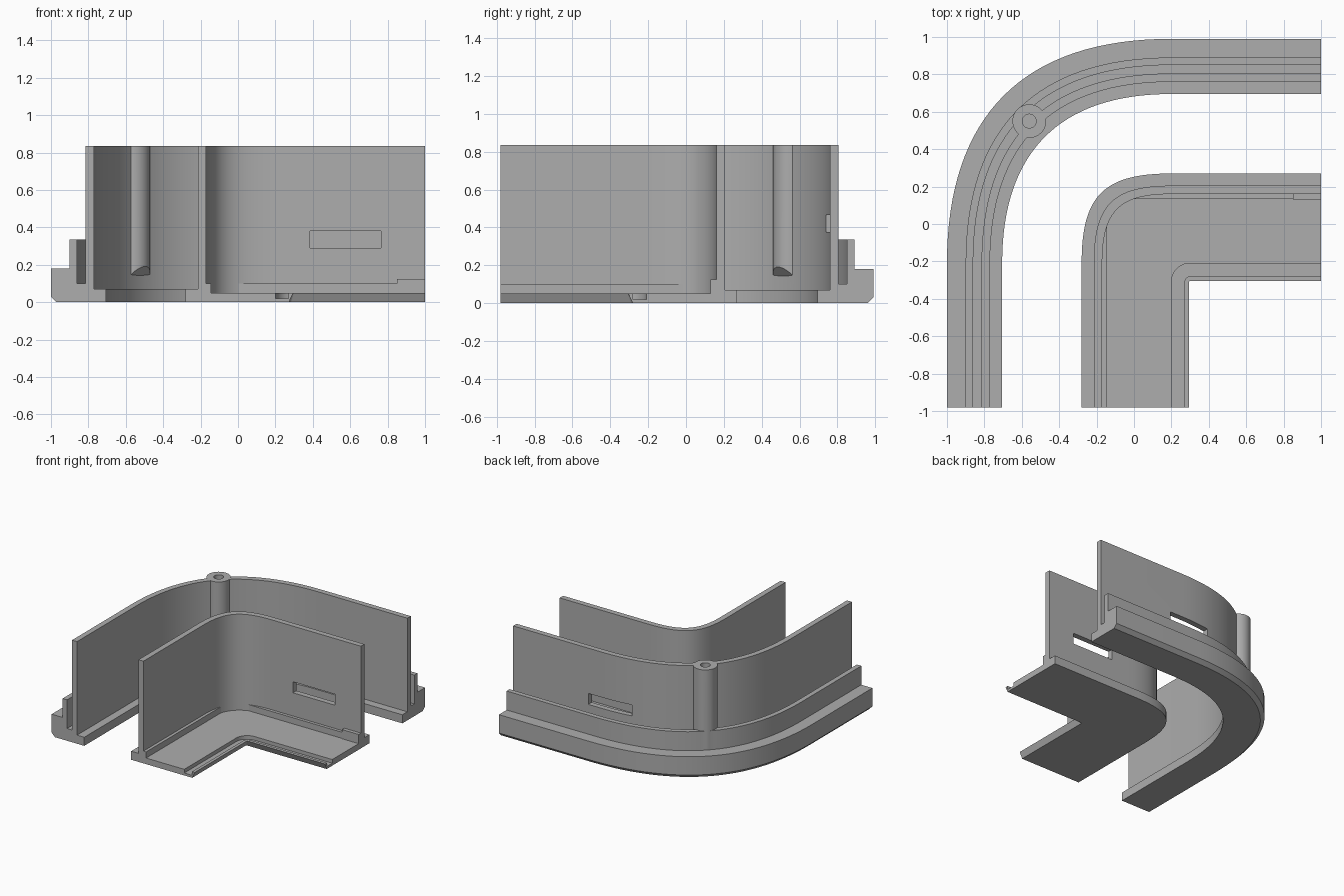
import bpy, bmesh, math
from mathutils import Matrix, Vector

cube = bpy.data.objects.get("Cube")
if cube:
    bpy.data.objects.remove(cube, do_unlink=True)

grey = bpy.data.materials.new("mid grey")
grey.use_nodes = True
GREY = (0.42, 0.42, 0.42, 1)
grey.diffuse_color = GREY
grey.node_tree.nodes["Principled BSDF"].inputs["Base Color"].default_value = GREY

ROUND = 0.5523      # handle ratio of a circular corner
STEPS = 32
TOP = 0.835
END_X, END_Y = 1.0, -0.98


def make_object(name, bm):
    bmesh.ops.recalc_face_normals(bm, faces=bm.faces)
    mesh = bpy.data.meshes.new(name)
    bm.to_mesh(mesh)
    bm.free()
    mesh.materials.append(grey)
    ob = bpy.data.objects.new(name, mesh)
    bpy.context.collection.objects.link(ob)
    return ob


def corner_path(d, size, handle):
    """L-shaped path at offset d with a soft corner of the given size."""
    cx, cy = -d, d - 0.01
    points = [(cx, END_Y)]
    for i in range(STEPS + 1):
        t = i / STEPS
        u = 1 - t
        b = (u**3, 3 * u * u * t, 3 * u * t * t, t**3)
        near = size * (1 - handle)
        points.append((cx + b[2] * near + b[3] * size,
                       cy - b[0] * size - b[1] * near))
    return points + [(END_X, cy)]


def sweep(name, profile, centre, handle):
    """Sweep a closed profile of (offset, height[, corner size]) round the bend."""
    bm = bmesh.new()
    rails = []
    for d, z, *size in profile:
        path = corner_path(d, size[0], ROUND) if size else corner_path(d, centre + d, handle)
        rails.append([bm.verts.new((x, y, z)) for x, y in path])
    n = len(rails)
    for i in range(n):
        a, b = rails[i], rails[(i + 1) % n]
        for k in range(len(a) - 1):
            bm.faces.new((a[k], a[k + 1], b[k + 1], b[k]))
    bm.faces.new([r[0] for r in rails])
    bm.faces.new([r[-1] for r in rails])
    return make_object(name, bm)


def box(name, low, high):
    low, high = Vector(low), Vector(high)
    bm = bmesh.new()
    bmesh.ops.create_cube(bm, size=1, matrix=Matrix.Translation((low + high) / 2)
                          @ Matrix.Diagonal((*(high - low), 1)))
    return make_object(name, bm)


def cylinder(name, x, y, radius, low, high):
    bm = bmesh.new()
    bmesh.ops.create_cone(bm, cap_ends=True, segments=40, radius1=radius, radius2=radius,
                          depth=high - low,
                          matrix=Matrix.Translation((x, y, (low + high) / 2)))
    return make_object(name, bm)


def combine(ob, other, operation):
    other.hide_render = True
    mod = ob.modifiers.new(operation.lower(), 'BOOLEAN')
    mod.operation, mod.object, mod.solver = operation, other, 'EXACT'
    bpy.context.view_layer.objects.active = ob
    bpy.ops.object.modifier_apply(modifier=mod.name)
    bpy.data.objects.remove(other, do_unlink=True)


# Outer rail: base, tall wall, channel, short lip and chamfered shelf
outer = sweep("outer_rail", [
    (0.705, 0), (0.705, 0.07), (0.77, 0.07), (0.77, TOP), (0.815, TOP), (0.815, 0.1),
    (0.86, 0.1), (0.86, 0.335), (0.9, 0.335), (0.9, 0.18), (1.0, 0.18), (1.0, 0.03),
    (0.97, 0)], 0.2, 0.659)

# Screw boss on the bend, its underside sloping up on the inner side
BX, BY = -0.56, 0.55
boss = cylinder("screw_boss", BX, BY, 0.09, 0.1, TOP + 0.001)
for v in boss.data.vertices:
    if v.co.z < 0.2:
        inward = ((v.co.x - BX) - (v.co.y - BY)) * math.sqrt(0.5)
        v.co.z = max(0.083 + 1.2 * inward, 0.1)
bm = bmesh.new()
bm.from_mesh(boss.data)
bmesh.ops.triangulate(bm, faces=[f for f in bm.faces if f.normal.z < -0.5])
bm.to_mesh(boss.data)
bm.free()
combine(outer, boss, 'UNION')
combine(outer, cylinder("hole_cutter", BX, BY, 0.037, 0.25, 1), 'DIFFERENCE')
combine(outer, box("outer_slot_cutter", (-0.06, 0.7, 0.375), (0.32, 0.84, 0.465)), 'DIFFERENCE')

# Inner rail: ledge, tall wall, floor, channel and undercut lip
inner = sweep("inner_rail", [
    (0.28, 0), (0.28, 0.07), (0.215, 0.07), (0.215, TOP), (0.17, TOP), (0.17, 0.05),
    (-0.2, 0.05, 0.1), (-0.2, 0.02, 0.1), (-0.27, 0.02, 0.03), (-0.27, 0.05, 0.03),
    (-0.295, 0.05, 0.004), (-0.272, 0, 0.015)], 0.2, 0.755)
combine(inner, box("inner_slot_cutter", (0.385, 0.1, 0.29), (0.765, 0.25, 0.38)), 'DIFFERENCE')

# Low ridge along the foot of the inner wall, with a raised stop at one end
ridge = sweep("wall_foot_ridge", [
    (0.145, 0.04), (0.145, 0.1), (0.175, 0.1), (0.175, 0.04)], 0.005, ROUND)
stop = box("ridge_stop", (0.85, 0.13, 0.04), (END_X, 0.165, 0.125))

# Smooth the bends, keep the corners crisp
for ob in (outer, inner, ridge):
    bpy.ops.object.select_all(action='DESELECT')
    ob.select_set(True)
    bpy.context.view_layer.objects.active = ob
    bpy.ops.object.shade_smooth_by_angle(angle=math.radians(30))
